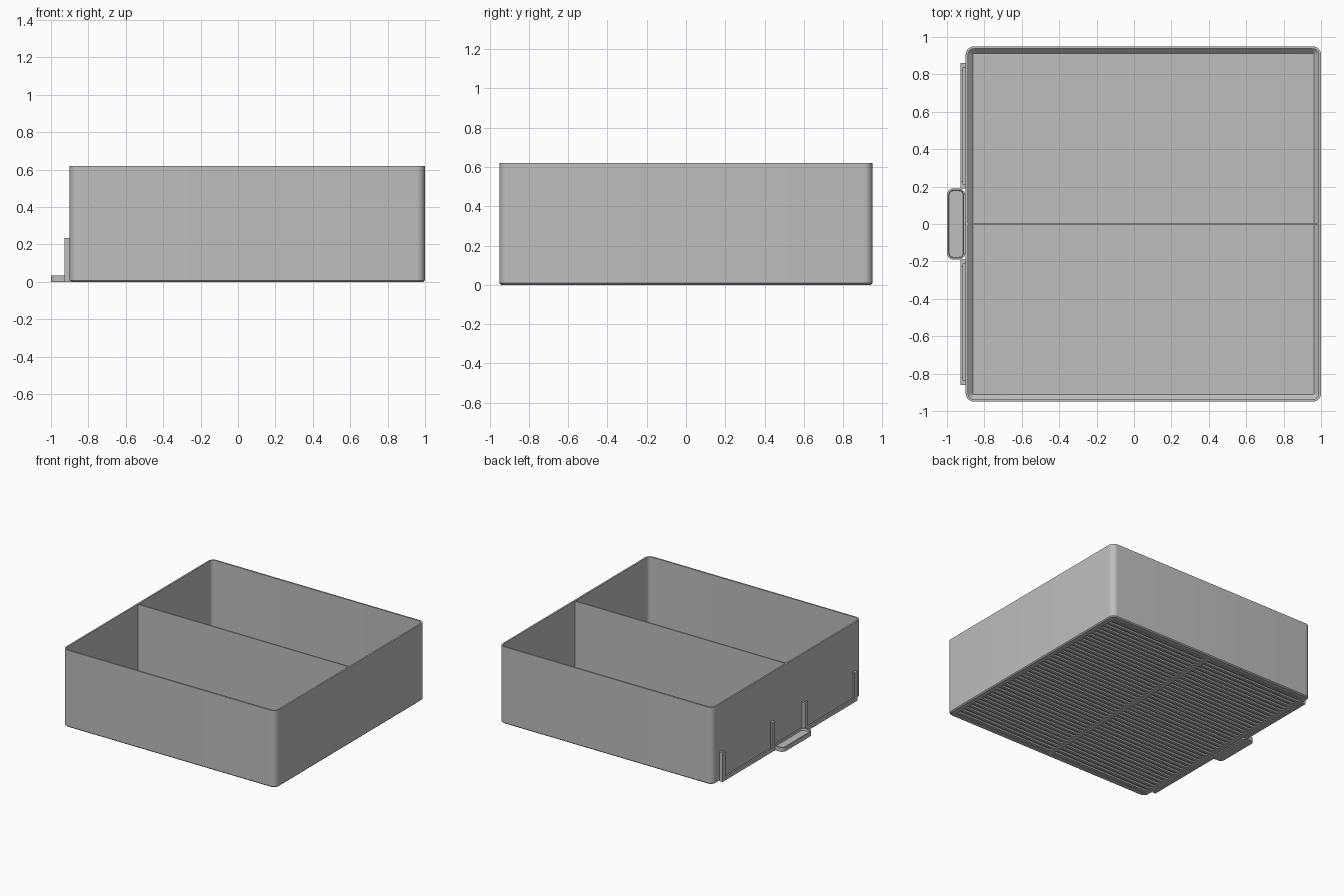
import bpy, bmesh, math

if "Cube" in bpy.data.objects:
    bpy.data.objects.remove(bpy.data.objects["Cube"])

# One plain grey plastic
grey = bpy.data.materials.new("grey plastic")
grey.use_nodes = True
colour = (0.52, 0.52, 0.52, 1)
grey.diffuse_color = colour
grey.node_tree.nodes["Principled BSDF"].inputs["Base Color"].default_value = colour

HALF = 0.95      # half width of the square bin
CX = 0.05        # bin centre in x
WALL_X = CX - HALF
HEIGHT = 0.62
WALL = 0.013
FLOOR = 0.025
GROOVE = 0.012


def finish(name, bm, smooth=False):
    bmesh.ops.recalc_face_normals(bm, faces=bm.faces)
    mesh = bpy.data.meshes.new(name)
    bm.to_mesh(mesh)
    bm.free()
    mesh.materials.append(grey)
    obj = bpy.data.objects.new(name, mesh)
    bpy.context.collection.objects.link(obj)
    if smooth:
        bpy.ops.object.select_all(action="DESELECT")
        obj.select_set(True)
        bpy.context.view_layer.objects.active = obj
        bpy.ops.object.shade_smooth_by_angle(angle=math.radians(30))
    return obj


def rounded_loop(bm, cx, hx, hy, radius, z, steps=8):
    verts = []
    for q, (sx, sy) in enumerate(((1, 1), (-1, 1), (-1, -1), (1, -1))):
        for i in range(steps + 1):
            a = (q + i / steps) * math.pi / 2
            verts.append(bm.verts.new((cx + sx * (hx - radius) + radius * math.cos(a),
                                       sy * (hy - radius) + radius * math.sin(a), z)))
    return verts


def rounded_loft(name, cx, hx, hy, radius, profile):
    """Skin rounded rectangles given as (inset, z) and cap both ends."""
    bm = bmesh.new()
    loops = [rounded_loop(bm, cx, hx - d, hy - d, max(radius - d, 0.006), z)
             for d, z in profile]
    for a, b in zip(loops, loops[1:]):
        for i in range(len(a)):
            j = (i + 1) % len(a)
            bm.faces.new((a[i], a[j], b[j], b[i]))
    bm.faces.new(loops[0])
    bm.faces.new(loops[-1])
    return finish(name, bm, True)


def add_box(bm, x0, x1, y0, y1, z0, z1):
    verts = bmesh.ops.create_cube(bm, size=1)["verts"]
    for v in verts:
        v.co = ((x0 + x1) / 2 + v.co.x * (x1 - x0),
                (y0 + y1) / 2 + v.co.y * (y1 - y0),
                (z0 + z1) / 2 + v.co.z * (z1 - z0))


# Bin shell: recessed underside, outer wall, thin rim, chamfered inner floor
rounded_loft("bin_shell", CX, HALF, HALF, 0.045, [
    (0.045, GROOVE), (0.045, 0), (0.008, 0), (0, 0.008), (0, HEIGHT),
    (WALL, HEIGHT), (WALL, FLOOR + 0.025), (0.038, FLOOR)])

# Divider wall across the middle
bm = bmesh.new()
inner = HALF - WALL / 2
add_box(bm, CX - inner, CX + inner, -0.005, 0.005, FLOOR - 0.005, HEIGHT - 0.001)
finish("divider", bm)

# Ribs under the floor, with one cross bar
bm = bmesh.new()
span = HALF - 0.04
count = 40
pitch = 2 * span / count
for i in range(count):
    y = -span + (i + 0.5) * pitch
    add_box(bm, CX - span, CX + span, y - pitch / 4, y + pitch / 4, 0, GROOVE + 0.003)
finish("underside_ribs", bm)
bm = bmesh.new()
add_box(bm, CX - 0.02, CX + 0.02, -span, span, 0, GROOVE + 0.003)
finish("underside_bar", bm)

# Label holders: two upright posts and a low rail, each a lip on a spacer
LIP_OUT, LIP_IN = WALL_X - 0.028, WALL_X - 0.015
for side, word in ((1, "back"), (-1, "front")):
    bm = bmesh.new()
    for y, inward in ((0.19, 1), (0.86, -1)):
        for width, x0, x1 in ((0.04, LIP_OUT, LIP_IN), (0.022, LIP_IN, WALL_X + 0.002)):
            ys = sorted((side * y, side * (y + inward * width)))
            add_box(bm, x0, x1, *ys, 0, 0.235)
    ys = sorted((side * 0.19, side * 0.86))
    add_box(bm, LIP_OUT, LIP_IN, *ys, 0, 0.03)
    add_box(bm, LIP_IN, WALL_X + 0.002, *ys, 0, 0.016)
    finish(word + "_label_holder", bm)

# Pull tab with a shallow dish in its top
rounded_loft("pull_tab", -0.951, 0.049, 0.19, 0.035, [
    (0, 0), (0, 0.035), (0.009, 0.035), (0.012, 0.02)])
bm = bmesh.new()
add_box(bm, -0.93, WALL_X + 0.002, -0.19, 0.19, 0, 0.035)
bm.free()
